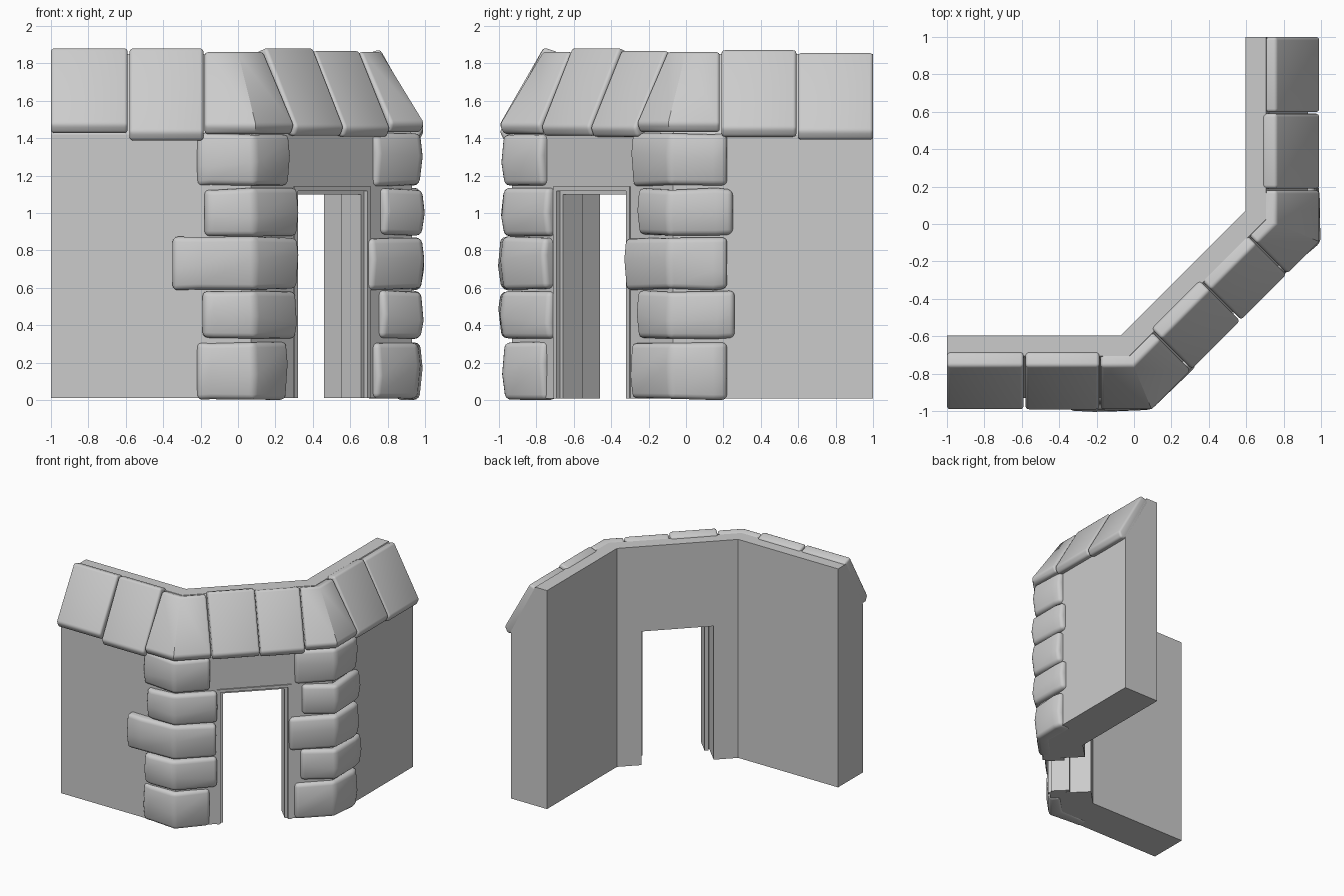
import bpy, bmesh, random
from math import sqrt, radians, tan
from mathutils import Vector

random.seed(4)
cube = bpy.data.objects.get("Cube")
if cube:
    bpy.data.objects.remove(cube)

INNER = 0.595      # inner face distance from the centre
BEND = 0.07        # where the inner face turns
THICK = 0.335      # wall thickness
MITRE = tan(radians(22.5))
R2 = sqrt(2)

stone_mat = bpy.data.materials.new("grey stone")
stone_mat.use_nodes = True
GREY = (0.6, 0.6, 0.6, 1)
stone_mat.diffuse_color = GREY
stone_mat.node_tree.nodes["Principled BSDF"].inputs["Base Color"].default_value = GREY


# Stations along the wall: a point on the inner face and an outward direction
def front(x):
    return Vector((x, -INNER, 0)), Vector((0, -1, 0))


def side(y):
    return Vector((INNER, y, 0)), Vector((1, 0, 0))


def middle(s):
    c = (INNER - BEND) / 2
    return Vector((s / R2 + c, s / R2 - c, 0)), Vector((1, -1, 0)) / R2


CORNER_A = Vector((-BEND, -INNER, 0)), Vector((MITRE, -1, 0))
CORNER_B = Vector((INNER, BEND, 0)), Vector((1, -MITRE, 0))


def at(station, u, z):
    return station[0] + station[1] * u + Vector((0, 0, z))


def loft(name, rings):
    """Skin closed rings of points and cap both ends."""
    bm = bmesh.new()
    loops = [[bm.verts.new(p) for p in ring] for ring in rings]
    n = len(loops[0])
    for a, b in zip(loops, loops[1:]):
        for i in range(n):
            j = (i + 1) % n
            bm.faces.new((a[i], a[j], b[j], b[i]))
    bm.faces.new(loops[0])
    bm.faces.new(loops[-1])
    bmesh.ops.recalc_face_normals(bm, faces=bm.faces)
    mesh = bpy.data.meshes.new(name)
    bm.to_mesh(mesh)
    bm.free()
    mesh.materials.append(stone_mat)
    obj = bpy.data.objects.new(name, mesh)
    bpy.context.collection.objects.link(obj)
    return obj


def activate(obj):
    bpy.ops.object.select_all(action='DESELECT')
    obj.select_set(True)
    bpy.context.view_layer.objects.active = obj


def soften(obj, width, limit, smooth):
    bevel = obj.modifiers.new("rounded edges", 'BEVEL')
    bevel.width = width
    bevel.segments = 3
    bevel.limit_method = 'ANGLE'
    bevel.angle_limit = radians(limit)
    activate(obj)
    bpy.ops.object.modifier_apply(modifier=bevel.name)
    bpy.ops.object.shade_smooth_by_angle(angle=radians(smooth))


def door_shape(name, outline, u0, u1):
    return loft(name, [[at(middle(s), u, z) for s, z in outline] for u in (u0, u1)])


# Wall with a sloped shoulder
section = [(0, 0.01), (THICK, 0.01), (THICK, 1.42), (0.11, 1.85), (0, 1.85)]
wall = loft("wall", [[at(st, u, z) for u, z in section]
                     for st in (front(-1), CORNER_A, CORNER_B, side(1))])

# Doorway opening
cutter = door_shape("doorway_cutter",
                    [(-0.28, -0.2), (-0.28, 1.135), (0.28, 1.135), (0.28, -0.2)], -0.2, 0.6)
cutter.hide_render = True
cut = wall.modifiers.new("doorway", 'BOOLEAN')
cut.operation = 'DIFFERENCE'
cut.solver = 'EXACT'
cut.object = cutter
activate(wall)
bpy.ops.object.modifier_apply(modifier=cut.name)
bpy.data.objects.remove(cutter)


# Stepped door frame
def arch(o, i, top, under):
    half = [(o, 0.01), (o, top)]
    hole = [(i, under), (i, 0.01)]
    return ([(-s, z) for s, z in half] + [(s, z) for s, z in reversed(half)]
            + [(s, z) for s, z in reversed(hole)] + [(-s, z) for s, z in hole])


door_shape("door_frame_outer", arch(0.288, 0.262, 1.142, 1.118), 0.2, 0.345)
door_shape("door_frame_inner", arch(0.27, 0.24, 1.125, 1.098), 0.17, 0.32)


# Sloping coping slabs, each with its drop at the lower edge
def coping(name, stations, low, top):
    slab = [(0.09, 1.80), (0.09, top - 0.025), (0.165, top), (0.4, low + 0.05),
            (0.375, low), (0.31, low + 0.01)]
    obj = loft(name, [[at(st, u, z) for u, z in slab] for st in stations])
    soften(obj, 0.018, 50, 35)


copings = [
    ([front(-1), front(-0.59)], 1.425, 1.885),
    ([front(-0.58), front(-0.185)], 1.385, 1.885),
    ([front(-0.178), CORNER_A, middle(-0.34)], 1.42, 1.865),
    ([middle(-0.33), middle(0.035)], 1.41, 1.885),
    ([middle(0.042), middle(0.385)], 1.405, 1.87),
    ([middle(0.392), CORNER_B, side(0.18)], 1.43, 1.865),
    ([side(0.19), side(0.59)], 1.405, 1.875),
    ([side(0.598), side(1)], 1.39, 1.86),
]
for k, (stations, low, top) in enumerate(copings):
    coping(f"coping_{k + 1}", stations, low, top)


# Rough corner stones stacked beside the doorway
def corner_stone(name, stations, z0, z1, bulge):
    rings = []
    last = len(stations) - 1
    for k, st in enumerate(stations):
        out = THICK + bulge + random.uniform(-0.012, 0.012)
        lo = z0 + random.uniform(0, 0.012)
        hi = z1 - random.uniform(0, 0.012)
        if k in (0, last):
            out -= 0.01
        rings.append([at(st, u, z) for u, z in
                      ((0.25, lo), (out - 0.01, lo), (out + 0.008, (lo + hi) / 2 + random.uniform(-0.05, 0.05)),
                       (out - 0.006, hi), (0.25, hi))])
    soften(loft(name, rings), 0.028, 28, 60)


# bottom, top, bulge, front end, door end, door end, side end
courses = [
    (0.0, 0.315, 0.04, -0.22, -0.345, 0.315, 0.22),
    (0.325, 0.59, 0.055, -0.19, -0.29, 0.36, 0.26),
    (0.585, 0.875, 0.06, -0.35, -0.30, 0.27, 0.22),
    (0.875, 1.135, 0.055, -0.18, -0.29, 0.37, 0.25),
    (1.14, 1.43, 0.04, -0.22, -0.345, 0.315, 0.22),
]
for k, (z0, z1, bulge, fx, sa, sb, sy) in enumerate(courses):
    corner_stone(f"right_corner_stone_{k + 1}",
                 [front(fx), front((fx - BEND) / 2), CORNER_A, middle(sa)], z0, z1, bulge)
    corner_stone(f"left_corner_stone_{k + 1}",
                 [middle(sb), CORNER_B, side((sy + BEND) / 2), side(sy)], z0, z1, bulge)
